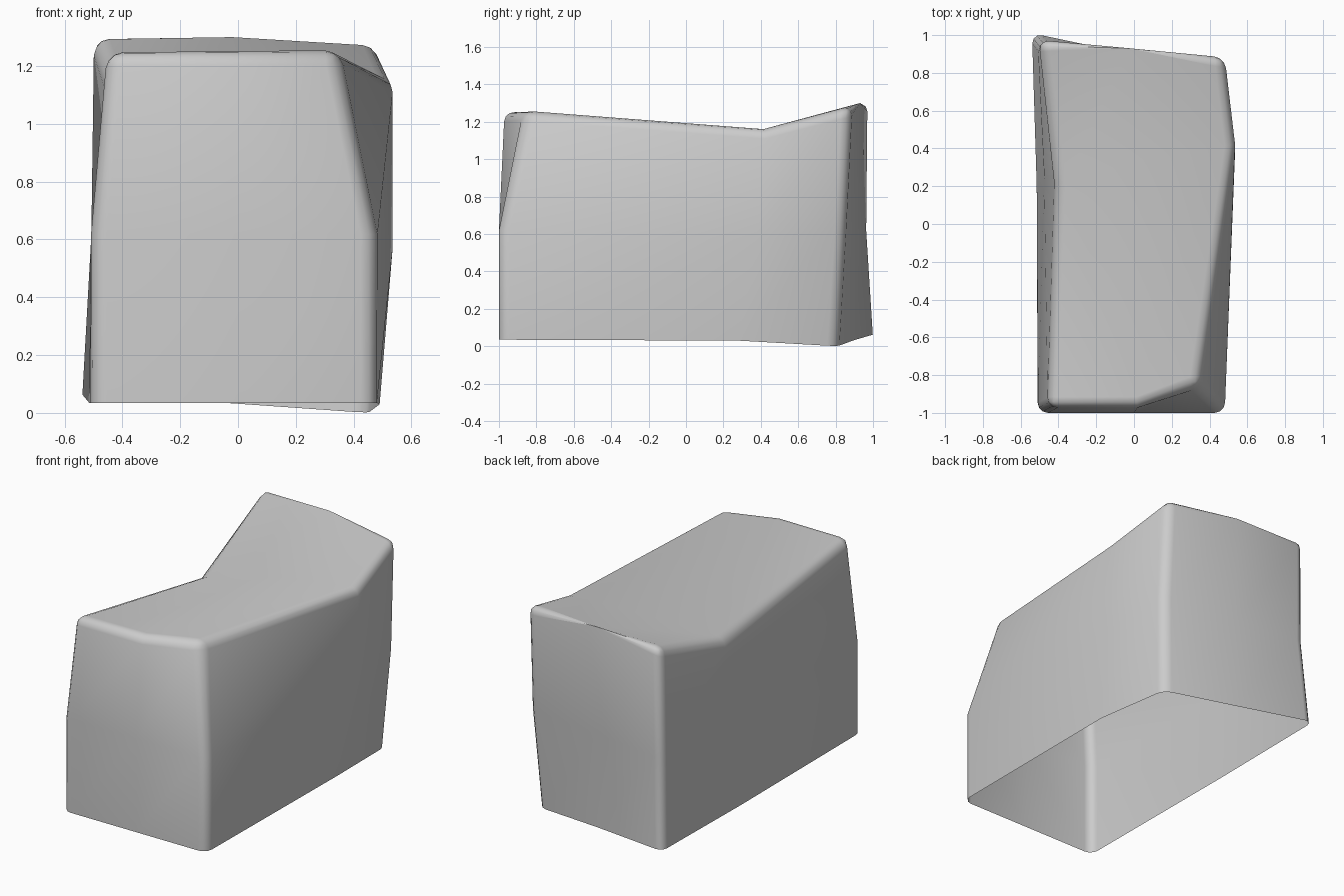
import bpy, bmesh, math

if "Cube" in bpy.data.objects:
    bpy.data.objects.remove(bpy.data.objects["Cube"])

# Outline rings, counter-clockwise from the front left corner:
# front left, front mid, front right, right mid, back right, back mid, back left, left mid
bottom = [(-.51, -1, .035), (0, -1, .035), (.48, -1, .035), (.49, .28, .03),
          (.45, .81, .0), (-.02, .90, .033), (-.54, 1.01, .065), (-.515, .2, .035)]
middle = [(-.51, -1, .62), (0, -1, .62), (.48, -1, .62), (.535, .38, .57),
          (.485, .85, .62), (-.02, .91, .62), (-.51, .97, .62), (-.475, .25, .6)]
top = [(-.455, -.97, 1.257), (.02, -.97, 1.257), (.345, -.85, 1.26), (.535, .42, 1.165),
       (.48, .885, 1.285), (-.02, .93, 1.3), (-.505, .975, 1.312), (-.415, .21, 1.06)]
top_centre = (.05, .34, 1.125)

bm = bmesh.new()
rings = [[bm.verts.new(p) for p in ring] for ring in (bottom, middle, top)]
centre = bm.verts.new(top_centre)

# Side walls, open underneath
for lower, upper in zip(rings, rings[1:]):
    for i in range(8):
        j = (i + 1) % 8
        bm.faces.new((lower[i], lower[j], upper[j], upper[i]))

# Sagging top made of four quads around the centre
t = rings[2]
for i in (1, 3, 5, 7):
    bm.faces.new((t[i], t[(i + 1) % 8], t[(i + 2) % 8], centre))

# Round the vertical corners and the rim of the top
corners = [e for e in bm.edges if not e.is_boundary and
           any(all(v in pair for v in e.verts) for pair in
               [(rings[k][i], rings[k + 1][i]) for k in (0, 1) for i in (0, 2, 4, 6)] +
               [(t[i], t[(i + 1) % 8]) for i in range(8)])]
bmesh.ops.bevel(bm, geom=corners, offset=.055, offset_type='OFFSET',
                segments=3, profile=.5, affect='EDGES', clamp_overlap=True)
bmesh.ops.recalc_face_normals(bm, faces=bm.faces)

mesh = bpy.data.meshes.new("stone_block")
bm.to_mesh(mesh)
bm.free()
block = bpy.data.objects.new("stone_block", mesh)
bpy.context.collection.objects.link(block)

# Single plain grey
grey = bpy.data.materials.new("plain_grey")
grey.diffuse_color = (.6, .6, .6, 1)
grey.use_nodes = True
grey.node_tree.nodes["Principled BSDF"].inputs["Base Color"].default_value = grey.diffuse_color
mesh.materials.append(grey)

bpy.context.view_layer.objects.active = block
block.select_set(True)
bpy.ops.object.shade_smooth_by_angle(angle=math.radians(60))
